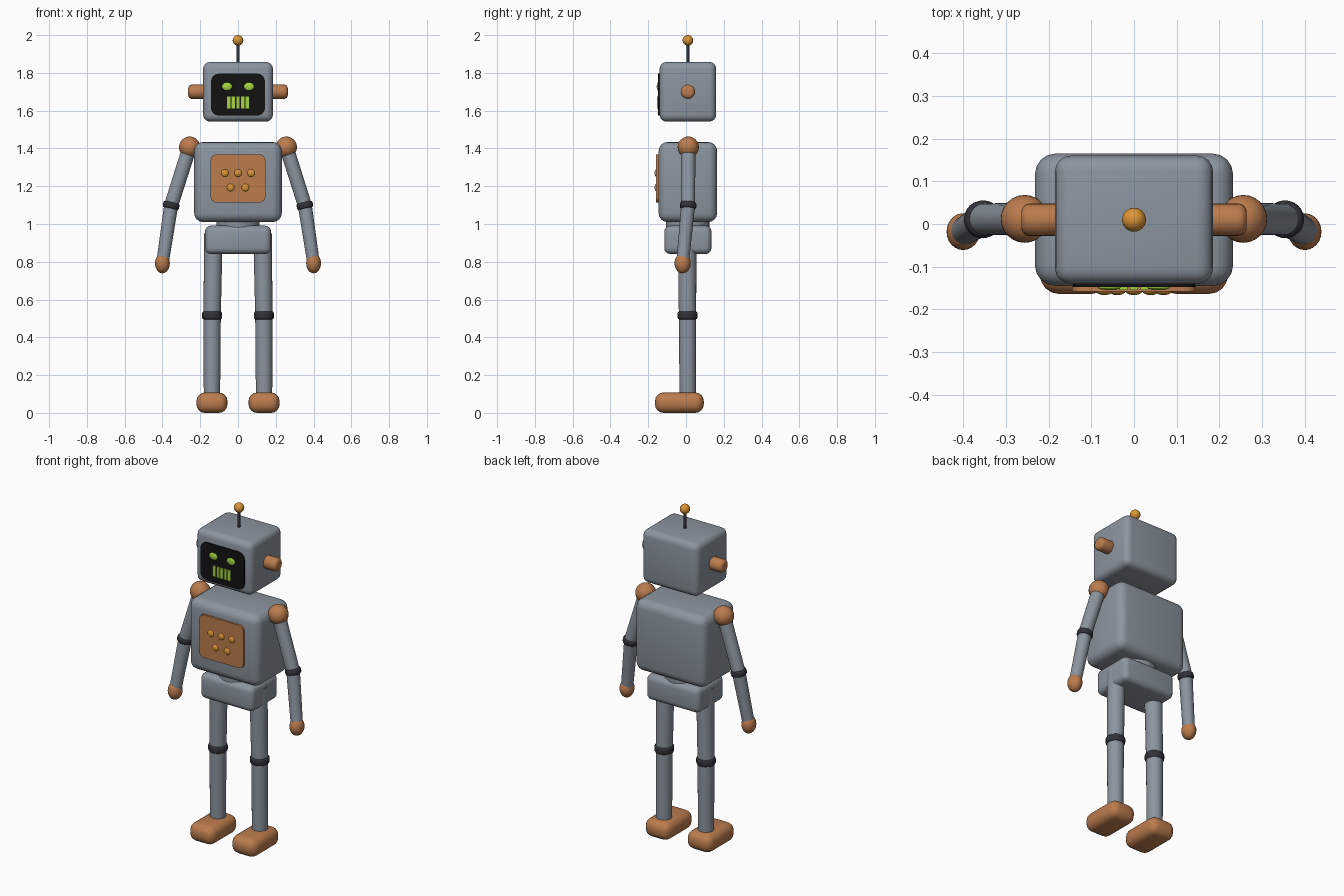
import bpy, bmesh, math
from mathutils import Vector, Matrix

cube = bpy.data.objects.get("Cube")
if cube:
    bpy.data.objects.remove(cube, do_unlink=True)


def material(name, rgb):
    m = bpy.data.materials.new(name)
    m.use_nodes = True
    m.diffuse_color = (*rgb, 1)
    node = next(n for n in m.node_tree.nodes if n.type == "BSDF_PRINCIPLED")
    node.inputs["Base Color"].default_value = (*rgb, 1)
    return m


STEEL = material("steel grey", (0.26, 0.30, 0.35))
COPPER = material("copper", (0.50, 0.20, 0.075))
GOLD = material("amber", (0.72, 0.30, 0.035))
RUBBER = material("dark rubber", (0.03, 0.032, 0.042))
SCREEN = material("black screen", (0.006, 0.006, 0.007))
GLOW = material("lime green", (0.38, 0.66, 0.05))


def finish(bm, name, mat):
    """Turn a bmesh into a smooth object with sharp edges kept."""
    bmesh.ops.recalc_face_normals(bm, faces=bm.faces)
    mesh = bpy.data.meshes.new(name)
    bm.to_mesh(mesh)
    bm.free()
    mesh.materials.append(mat)
    ob = bpy.data.objects.new(name, mesh)
    bpy.context.collection.objects.link(ob)
    bpy.ops.object.select_all(action="DESELECT")
    ob.select_set(True)
    bpy.context.view_layer.objects.active = ob
    bpy.ops.object.shade_smooth_by_angle(angle=math.radians(40))
    return ob


def box(name, centre, size, mat, radius=0.0, flat=False):
    """Rounded box; flat rounds only the outline seen from the front."""
    bm = bmesh.new()
    bmesh.ops.create_cube(bm, size=1, matrix=Matrix.Translation(centre) @ Matrix.Diagonal((*size, 1)))
    if radius:
        edges = [e for e in bm.edges
                 if not flat or abs(e.verts[0].co.y - e.verts[1].co.y) > 1e-5]
        bmesh.ops.bevel(bm, geom=edges, offset=radius, segments=4, profile=0.5, affect="EDGES")
    return finish(bm, name, mat)


def rod(name, a, b, r1, r2, mat, bevel=0.0):
    """Round bar from a to b, with optional rounded rims."""
    a, b = Vector(a), Vector(b)
    d = b - a
    bm = bmesh.new()
    bmesh.ops.create_cone(bm, cap_ends=True, segments=24, radius1=r1, radius2=r2, depth=d.length)
    if bevel:
        rims = [e for e in bm.edges if abs(e.verts[0].co.z - e.verts[1].co.z) < 1e-5]
        bmesh.ops.bevel(bm, geom=rims, offset=bevel, segments=4, profile=0.5, affect="EDGES")
    turn = d.to_track_quat("Z", "Y").to_matrix().to_4x4()
    bm.transform(Matrix.Translation((a + b) / 2) @ turn)
    return finish(bm, name, mat)


def ball(name, centre, radii, mat, axis=(0, 0, 1)):
    turn = Vector(axis).to_track_quat("Z", "Y").to_matrix().to_4x4()
    bm = bmesh.new()
    bmesh.ops.create_uvsphere(bm, u_segments=24, v_segments=16, radius=1,
                              matrix=Matrix.Translation(centre) @ turn @ Matrix.Diagonal((*radii, 1)))
    return finish(bm, name, mat)


def band(name, centre, direction, radius, height, mat):
    c, d = Vector(centre), Vector(direction).normalized() * height / 2
    return rod(name, c - d, c + d, radius, radius, mat, 0.012)


MID = 0.01  # depth of the body's centre line

# Body blocks
box("head", (0, MID, 1.70), (0.37, 0.30, 0.316), STEEL, 0.037)
box("torso", (0, MID, 1.222), (0.464, 0.31, 0.424), STEEL, 0.048)
rod("waist", (0, MID, 0.97), (0, MID, 1.03), 0.115, 0.115, STEEL)
box("hips", (0, MID, 0.916), (0.35, 0.25, 0.15), STEEL, 0.032)

# Antenna
rod("antenna_rod", (0, MID, 1.84), (0, MID, 1.96), 0.008, 0.008, RUBBER)
ball("antenna_tip", (0, MID, 1.972), (0.028,) * 3, GOLD)

# Face
box("face_screen", (0, -0.143, 1.685), (0.286, 0.0098, 0.222), SCREEN, 0.04, True)
for side, label in ((1, "left"), (-1, "right")):
    ball(label + "_eye", (side * 0.058, -0.148, 1.728), (0.027, 0.007, 0.021), GLOW)
for i in range(-2, 3):
    box("mouth_bar", (i * 0.0245, -0.150, 1.643), (0.018, 0.009, 0.064), GLOW)

# Chest panel and its buttons
box("chest_panel", (0, -0.149, 1.241), (0.29, 0.017, 0.254), COPPER, 0.03, True)
for x, z in ((-0.069, 1.27), (0, 1.27), (0.069, 1.27), (-0.039, 1.193), (0.039, 1.193)):
    ball("chest_button", (x, -0.156, z), (0.02, 0.0105, 0.02), GOLD)

# Paired parts
for side, label in ((1, "left_"), (-1, "right_")):
    def at(x, y, z):
        return Vector((side * x, y, z))

    rod(label + "ear", at(0.16, MID, 1.70), at(0.264, MID, 1.70), 0.038, 0.038, COPPER, 0.02)

    shoulder, elbow, hand = at(0.256, 0.012, 1.407), at(0.354, 0.011, 1.098), at(0.40, -0.018, 0.792)
    ball(label + "shoulder", shoulder, (0.056,) * 3, COPPER)
    rod(label + "upper_arm", shoulder, elbow, 0.038, 0.037, STEEL)
    rod(label + "forearm", elbow, hand, 0.037, 0.033, STEEL)
    band(label + "elbow", elbow, hand - shoulder, 0.044, 0.036, RUBBER)
    ball(label + "hand", hand, (0.039, 0.043, 0.053), COPPER)

    hip, knee, ankle = at(0.13, 0.006, 0.95), at(0.137, 0.008, 0.516), at(0.138, 0.009, 0.06)
    rod(label + "thigh", hip, knee, 0.049, 0.046, STEEL)
    rod(label + "shin", knee, ankle, 0.046, 0.043, STEEL)
    band(label + "knee", knee, (0, 0, 1), 0.053, 0.043, RUBBER)
    box(label + "foot", (side * 0.138, -0.035, 0.054), (0.164, 0.258, 0.108), COPPER, 0.045)
